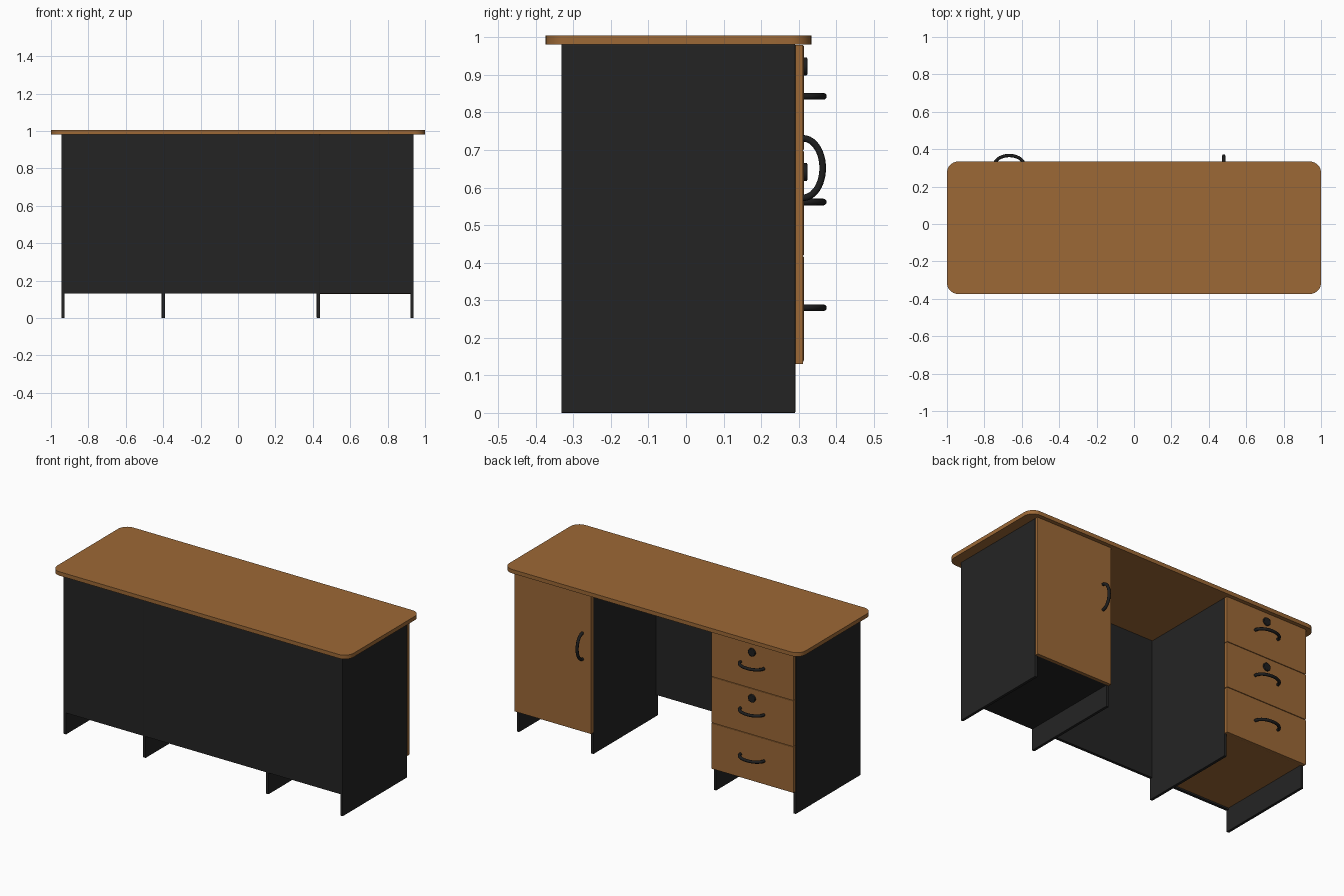
import bpy, bmesh, math
from mathutils import Vector

if "Cube" in bpy.data.objects:
    bpy.data.objects.remove(bpy.data.objects["Cube"])


def material(name, rgb):
    m = bpy.data.materials.new(name)
    m.diffuse_color = (*rgb, 1)
    m.use_nodes = True
    m.node_tree.nodes["Principled BSDF"].inputs["Base Color"].default_value = m.diffuse_color
    return m


WOOD = material("warm wood", (0.335, 0.14, 0.037))
DARK = material("charcoal board", (0.0175, 0.0175, 0.0175))
METAL = material("black metal", (0.0125, 0.0125, 0.0125))


def add_bevel(ob, width, segments):
    mod = ob.modifiers.new("Bevel", 'BEVEL')
    mod.width = width
    mod.segments = segments
    mod.limit_method = 'ANGLE'


def finish(bm, name, mat):
    me = bpy.data.meshes.new(name)
    bm.to_mesh(me)
    bm.free()
    me.materials.append(mat)
    ob = bpy.data.objects.new(name, me)
    bpy.context.collection.objects.link(ob)
    return ob


def box(name, x, y, z, mat, bevel=0.0):
    bm = bmesh.new()
    bmesh.ops.create_cube(bm, size=1)
    for v in bm.verts:
        for i, (lo, hi) in enumerate((x, y, z)):
            v.co[i] = lo + (v.co[i] + 0.5) * (hi - lo)
    ob = finish(bm, name, mat)
    if bevel:
        add_bevel(ob, bevel, 2)
    return ob


def smooth(ob):
    bpy.ops.object.select_all(action='DESELECT')
    ob.select_set(True)
    bpy.context.view_layer.objects.active = ob
    bpy.ops.object.shade_smooth_by_angle(angle=math.radians(35))


def handle(name, centre, axis):
    """Half-ellipse bow handle, swept with a round section along the given axis."""
    half, depth, radius, n, sides = 0.079, 0.052, 0.0088, 24, 12
    side = Vector((0, 0, 1)) if axis.x else Vector((1, 0, 0))
    bm = bmesh.new()
    rings = []
    for i in range(n + 1):
        a = math.pi * i / n
        p = Vector(centre) + axis * (half * math.cos(a)) + Vector((0, depth * math.sin(a), 0))
        out = (axis * (depth * math.cos(a)) + Vector((0, half * math.sin(a), 0))).normalized()
        ring = []
        for k in range(sides):
            t = 2 * math.pi * k / sides
            ring.append(bm.verts.new(p + out * (radius * math.cos(t)) + side * (radius * math.sin(t))))
        rings.append(ring)
    for r, s in zip(rings, rings[1:]):
        for k in range(sides):
            j = (k + 1) % sides
            bm.faces.new((r[k], r[j], s[j], s[k]))
    bm.faces.new(rings[0])
    bm.faces.new(rings[-1])
    bmesh.ops.recalc_face_normals(bm, faces=bm.faces)
    smooth(finish(bm, name, METAL))


# Desk top with rounded corners
X, Y0, Y1, R = 1.0, -0.374, 0.334, 0.06
bm = bmesh.new()
outline = []
corners = ((X - R, Y1 - R), (-X + R, Y1 - R), (-X + R, Y0 + R), (X - R, Y0 + R))
for q, (cx, cy) in enumerate(corners):
    for k in range(9):
        a = math.pi / 2 * (q + k / 8)
        outline.append(bm.verts.new((cx + R * math.cos(a), cy + R * math.sin(a), 0.981)))
face = bm.faces.new(outline)
grown = bmesh.ops.extrude_face_region(bm, geom=[face])["geom"]
for v in grown:
    if isinstance(v, bmesh.types.BMVert):
        v.co.z = 1.005
bmesh.ops.recalc_face_normals(bm, faces=bm.faces)
smooth(finish(bm, "desk_top", WOOD))

# Four upright panels
uprights = {"left_side_panel": -0.945, "drawer_side_panel": -0.408,
            "door_side_panel": 0.421, "right_side_panel": 0.922}
for name, x in uprights.items():
    box(name, (x, x + 0.017), (-0.332, 0.291), (0, 0.981), DARK, 0.002)

# Modesty panel across the front, and the floor of the door cabinet
box("front_panel", (-0.928, 0.922), (-0.331, -0.314), (0.131, 0.981), DARK)
box("cabinet_floor", (0.438, 0.922), (-0.314, 0.291), (0.131, 0.148), DARK)

# Cupboard door and its upright handle
box("cabinet_door", (0.421, 0.939), (0.291, 0.312), (0.130, 0.980), WOOD, 0.002)
handle("door_handle", (0.48, 0.312, 0.652), Vector((0, 0, 1)))

# Three drawers, each with a box, front and handle; the upper two have locks
DX = -0.667
for i, label in enumerate(("lower", "middle", "upper")):
    z = 0.137 + i * 0.2815
    box(label + "_drawer_box", (-0.927, -0.409), (-0.313, 0.292), (z + 0.003, z + 0.26), WOOD)
    box(label + "_drawer_front", (-0.945, -0.391), (0.291, 0.314), (z, z + 0.2795), WOOD, 0.003)
    handle(label + "_drawer_handle", (DX, 0.314, z + 0.143), Vector((1, 0, 0)))
    if i:
        bm = bmesh.new()
        bmesh.ops.create_cone(bm, cap_ends=True, segments=32, radius1=0.024, radius2=0.024, depth=0.014)
        for v in bm.verts:
            v.co = Vector((DX + v.co.x, 0.316 - v.co.z, z + 0.223 + v.co.y))
        bmesh.ops.recalc_face_normals(bm, faces=bm.faces)
        lock = finish(bm, label + "_drawer_lock", METAL)
        smooth(lock)
        add_bevel(lock, 0.003, 2)
